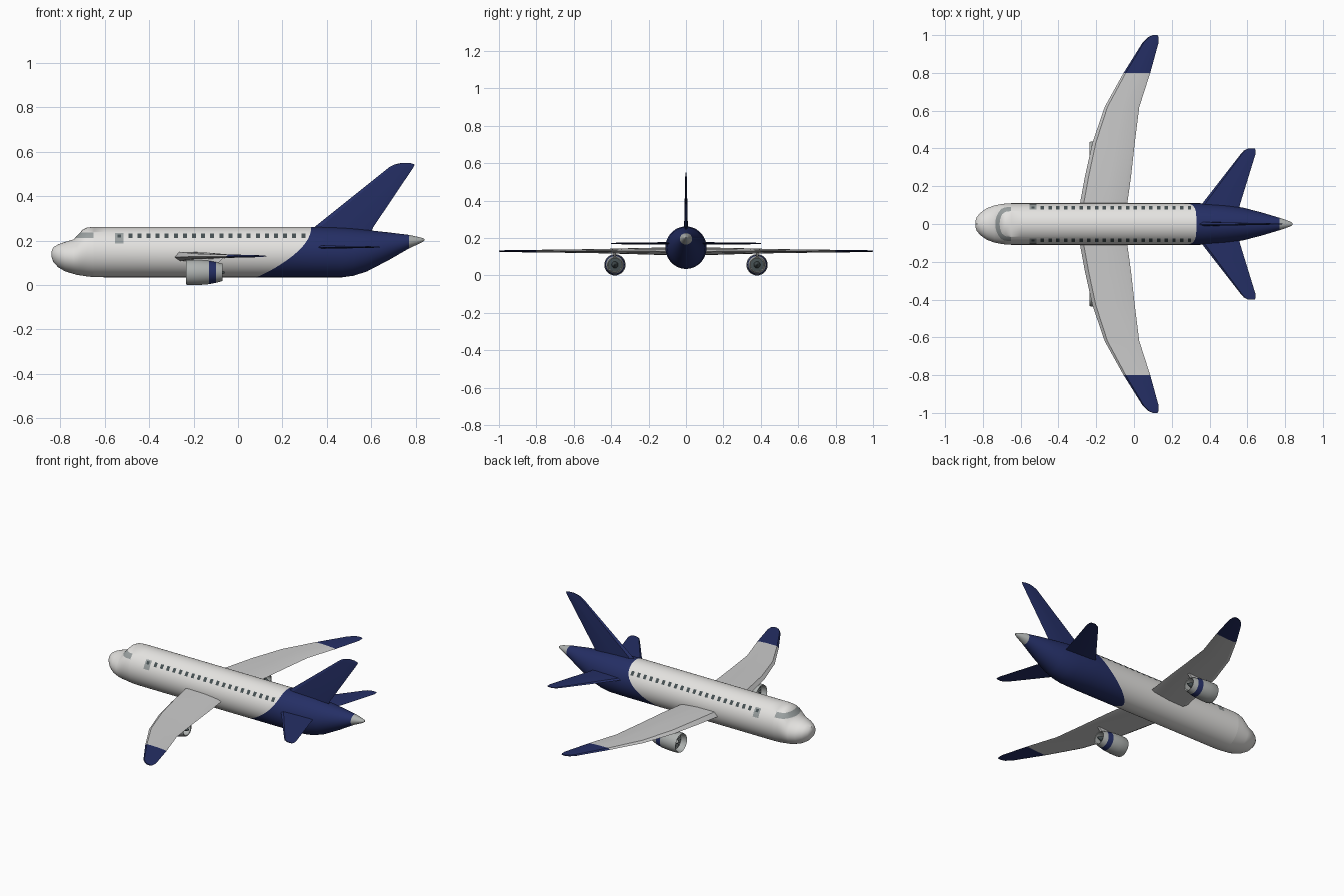
import bpy, bmesh, math
from mathutils import Vector

if "Cube" in bpy.data.objects:
    bpy.data.objects.remove(bpy.data.objects["Cube"])


def material(name, r, g, b):
    m = bpy.data.materials.new(name)
    m.use_nodes = True
    m.diffuse_color = (r, g, b, 1)
    m.node_tree.nodes["Principled BSDF"].inputs["Base Color"].default_value = (r, g, b, 1)
    return m


WHITE = material("white paint", 0.78, 0.77, 0.75)
WING = material("wing grey", 0.6, 0.6, 0.6)
NAVY = material("navy paint", 0.018, 0.028, 0.13)
METAL = material("grey metal", 0.42, 0.44, 0.43)
GLASS = material("windshield glass", 0.32, 0.35, 0.35)
DARK = material("dark window", 0.06, 0.08, 0.085)


def finish(name, bm, mats, rule=None, mirror=False, smooth=35):
    bmesh.ops.recalc_face_normals(bm, faces=bm.faces)
    for f in bm.faces:
        f.material_index = rule(f.calc_center_median()) if rule else 0
    mesh = bpy.data.meshes.new(name)
    bm.to_mesh(mesh)
    bm.free()
    for m in mats:
        mesh.materials.append(m)
    ob = bpy.data.objects.new(name, mesh)
    bpy.context.collection.objects.link(ob)
    if mirror:
        ob.modifiers.new("Mirror", 'MIRROR').use_axis = (False, True, False)
    bpy.ops.object.select_all(action='DESELECT')
    ob.select_set(True)
    bpy.context.view_layer.objects.active = ob
    bpy.ops.object.shade_smooth_by_angle(angle=math.radians(smooth))
    return ob


def loft(rings, caps=True, closed=True):
    """Skin a list of equally long point rings."""
    bm = bmesh.new()
    rows = [[bm.verts.new(p) for p in ring] for ring in rings]
    n = len(rows[0])
    for a, b in zip(rows, rows[1:]):
        for i in range(n if closed else n - 1):
            j = (i + 1) % n
            bm.faces.new((a[i], a[j], b[j], b[i]))
    if caps:
        bm.faces.new(rows[0])
        bm.faces.new(rows[-1])
    return bm


# Fuselage: stations of x, half width, bottom, top
NOSE = [(-.84, .014, .128, .152), (-.832, .038, .104, .17), (-.81, .062, .08, .183),
        (-.78, .083, .062, .194), (-.74, .098, .05, .206), (-.725, .101, .046, .222),
        (-.7, .106, .042, .249), (-.68, .108, .039, .259), (-.65, .11, .036, .262)]
BODY = (.11, .035, .262)
TAIL = [(.35, *BODY), (.47, .102, .035, .258), (.52, .096, .042, .254), (.58, .086, .061, .248),
        (.68, .06, .113, .237), (.77, .033, .165, .226)]
CONE = [TAIL[-1], (.82, .016, .188, .215), (.835, .009, .196, .21), (.84, .003, .201, .206)]


def hull_ring(x, w, low, high, n=48):
    mid, h = (low + high) / 2, (high - low) / 2
    return [Vector((x, w * math.sin(a), mid + h * math.cos(a)))
            for a in (2 * math.pi * i / n for i in range(n))]


def paint_line(z):
    """Swept curve where white meets navy."""
    k = (z - BODY[1]) / (BODY[2] - BODY[1])
    return .08 + .25 * math.sin(k * math.pi / 2) ** .85


seam = hull_ring(0, *BODY)
for p in seam:
    p.x = paint_line(p.z)

bm = loft([hull_ring(*s) for s in NOSE] + [hull_ring(-.6, *BODY), seam])
for co, no in (((0, 0, .212), (0, 0, 1)), ((0, 0, .237), (0, 0, 1)), ((-.65, 0, 0), (1, 0, 0))):
    front = [f for f in bm.faces if f.calc_center_median().x < -.62]
    geom = front + list({e for f in front for e in f.edges}) + list({v for f in front for v in f.verts})
    bmesh.ops.bisect_plane(bm, geom=geom, plane_co=co, plane_no=no)
finish("fuselage_front", bm, [WHITE, GLASS],
       lambda c: int(-.745 < c.x < -.65 and .212 < c.z < .237))
finish("fuselage_tail", loft([seam] + [hull_ring(*s) for s in TAIL]), [NAVY])
finish("tail_cone", loft([hull_ring(*s) for s in CONE]), [METAL])


# Cabin windows and doors: thin plates hugging the hull
def hull_plate(bm, x0, x1, z0, z1, lift):
    w, low, high = BODY
    mid, h = (low + high) / 2, (high - low) / 2
    rows = []
    for i in range(5):
        z = z0 + (z1 - z0) * i / 4
        a = math.acos((z - mid) / h)
        y, zz = (w + lift) * math.sin(a), mid + (h + lift) * math.cos(a)
        rows.append([bm.verts.new((x, y, zz)) for x in (x0, x1)])
    for a, b in zip(rows, rows[1:]):
        bm.faces.new((a[0], a[1], b[1], b[0]))


bm = bmesh.new()
for i in range(20):
    x = -.485 + i * .041
    hull_plate(bm, x - .009, x + .009, .21, .23, .002)
finish("cabin_windows", bm, [DARK], mirror=True)
bm = bmesh.new()
hull_plate(bm, -.553, -.516, .186, .232, .002)
finish("front_door", bm, [GLASS], mirror=True)
bm = bmesh.new()
hull_plate(bm, -.543, -.526, .212, .226, .003)
finish("door_window", bm, [DARK], mirror=True)


# Wings, tailplane and fin: stations of span, leading x, trailing x, height, half thickness
def foil(stations, upright=False):
    rings = []
    for s, lead, trail, z, t in stations:
        c = trail - lead
        outline = [(0, -.2), (.08, 1), (.55, .9), (.9, .45), (1, 0), (.9, -.4), (.5, -.9), (.1, -1)]
        pts = [(lead + c * u, t * v) for u, v in outline]
        rings.append([(x, d, s) if upright else (x, s, z + d) for x, d in pts])
    return loft(rings)


wing = [(.05, -.29, -.04, .129, .021), (.12, -.284, -.034, .129, .02), (.25, -.26, -.016, .13, .017),
        (.43, -.22, .004, .13, .012), (.62, -.155, .028, .13, .009), (.8, -.055, .086, .13, .007),
        (.96, .045, .13, .13, .005), (.99, .075, .13, .13, .004), (1, .1, .125, .13, .003)]
finish("wings", foil(wing), [WING, NAVY], lambda c: int(c.y > .8), mirror=True, smooth=20)
stabilizer = [(.03, .29, .55, .171, .008), (.1, .355, .56, .171, .007), (.37, .565, .643, .171, .004),
              (.39, .583, .643, .171, .003), (.4, .605, .64, .171, .002)]
finish("tailplane", foil(stabilizer), [NAVY], mirror=True, smooth=20)
fin = [(.2, .27, .58, 0, .011), (.262, .345, .61, 0, .01), (.53, .68, .79, 0, .004),
       (.543, .705, .796, 0, .003), (.55, .735, .775, 0, .002)]
finish("tail_fin", foil(fin, True), [NAVY], smooth=20)

# Engines
EY, EZ = .38, .057


def revolve(name, profile, mats, rule=None, caps=False, n=32):
    rings = [[(x, EY + r * math.cos(2 * math.pi * i / n), EZ + r * math.sin(2 * math.pi * i / n))
              for i in range(n)] for x, r in profile]
    return finish(name, loft(rings, caps), mats, rule, mirror=True)


revolve("engine_cowl", [(-.2, .046), (-.23, .05), (-.235, .054), (-.225, .057), (-.18, .057),
                        (-.13, .053), (-.1, .047), (-.07, .039), (-.072, .034), (-.11, .034)],
        [METAL, NAVY],
        lambda c: int(-.13 < c.x < -.1 and math.hypot(c.y - EY, c.z - EZ) > .04))
revolve("engine_fan", [(-.2, .047), (-.2, .012)], [DARK, METAL],
        lambda c: int(math.atan2(c.z - EZ, c.y - EY) // (math.pi / 16)) % 2)
revolve("engine_spinner", [(-.198, .014), (-.21, .009), (-.22, .001)], [METAL], caps=True)
revolve("engine_exhaust", [(-.11, .035), (-.108, .016)], [DARK])
revolve("exhaust_cone", [(-.11, .018), (-.08, .012), (-.06, .003)], [DARK], caps=True)

# Pylons joining engines to wings
pylon = [[(x0, EY - w, z), (x0, EY + w, z), (x1, EY + w, z), (x1, EY - w, z)]
         for z, x0, x1, w in ((.098, -.2, -.09, .007), (.128, -.2, -.06, .007))]
finish("engine_pylons", loft(pylon), [WING], mirror=True)
